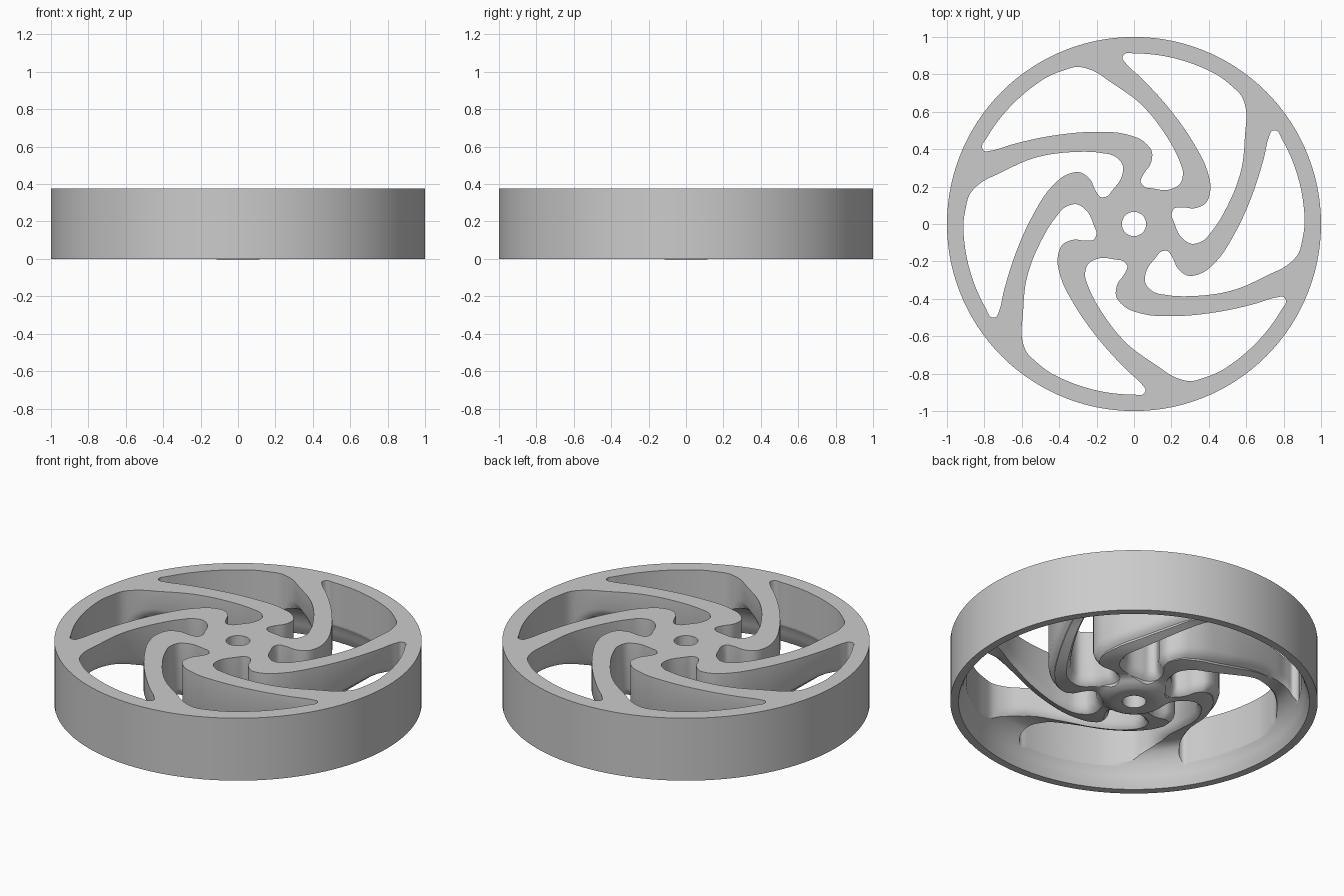
import bpy, bmesh, math
from mathutils import Vector, Matrix
from mathutils.geometry import interpolate_bezier

if "Cube" in bpy.data.objects:
    bpy.data.objects.remove(bpy.data.objects["Cube"], do_unlink=True)

HEIGHT = 0.375
SPOKES = 6
SEGMENTS = 120
RIM_INNER = 0.912


def smooth_path(points, closed, steps):
    """Curve through the points, with tangents weighted by spacing."""
    pts = [Vector((p[0], p[1], 0)) for p in points]
    n = len(pts)

    def tangent(i):
        if not closed and i in (0, n - 1):
            return Vector((0, 0, 0))
        a, b = pts[i] - pts[i - 1], pts[(i + 1) % n] - pts[i]
        return (a / a.length * b.length + b / b.length * a.length) / (a.length + b.length)

    out = []
    for i in range(n if closed else n - 1):
        j = (i + 1) % n
        p, q = pts[i], pts[j]
        d = (q - p).length / 3
        out += interpolate_bezier(p, p + tangent(i) * d, q - tangent(j) * d, q, steps + 1)[:-1]
    return out if closed else out + [pts[-1]]


def make_object(name, bm):
    bmesh.ops.recalc_face_normals(bm, faces=bm.faces)
    mesh = bpy.data.meshes.new(name)
    bm.to_mesh(mesh)
    bm.free()
    obj = bpy.data.objects.new(name, mesh)
    bpy.context.collection.objects.link(obj)
    return obj


def bridge(bm, a, b):
    for i in range(len(a)):
        j = (i + 1) % len(a)
        bm.faces.new((a[i], a[j], b[j], b[i]))


# Underside, as height by radius: low hub, deep spoke roots, shallow spoke ends, cove to rim
underside = smooth_path([(0.065, 0), (0.13, 0), (0.165, 0.015), (0.2, 0.04), (0.3, 0.05),
                         (0.42, 0.07), (0.55, 0.13), (0.67, 0.19), (0.78, 0.215),
                         (0.85, 0.2), (0.89, 0.16), (0.92, 0.1), (0.938, 0.04),
                         (0.955, 0)], False, 4)


def under_height(r):
    for a, b in zip(underside, underside[1:]):
        if a.x <= r <= b.x:
            return a.y + (b.y - a.y) * (r - a.x) / (b.x - a.x)
    return 0.0


# Wheel body turned from a closed profile
profile = [(p.x, p.y) for p in underside] + [(1, 0), (1, HEIGHT), (0.065, HEIGHT)]
bm = bmesh.new()
rings = []
for s in range(SEGMENTS):
    t = math.tau * s / SEGMENTS
    rings.append([bm.verts.new((r * math.cos(t), r * math.sin(t), z)) for r, z in profile])
for s in range(SEGMENTS):
    bridge(bm, rings[s], rings[(s + 1) % SEGMENTS])
wheel = make_object("spoked_wheel", bm)

# Outline of one opening: rim arc, convex spoke side, hub notch, concave spoke side
rim_arc = [(RIM_INNER * math.cos(math.radians(a)), RIM_INNER * math.sin(math.radians(a)))
           for a in range(150, 116, -6)]
outline = smooth_path(rim_arc + [
    (-0.375, 0.822), (-0.305, 0.84), (-0.225, 0.822), (-0.12, 0.755), (0.032, 0.645),
    (0.17, 0.475), (0.24, 0.345), (0.262, 0.27), (0.245, 0.213), (0.19, 0.184),
    (0.1, 0.19), (0.055, 0.2), (0.036, 0.225), (0.05, 0.265), (0.088, 0.32),
    (0.096, 0.385), (0.048, 0.444), (-0.048, 0.481), (-0.225, 0.492), (-0.45, 0.47),
    (-0.66, 0.423), (-0.765, 0.392), (-0.8, 0.39), (-0.813, 0.413)], True, 5)

# Cutters widen at the underside so that the spokes get rounded lower edges
count = len(outline)
bm = bmesh.new()
for k in range(SPOKES):
    turn = Matrix.Rotation(math.tau * k / SPOKES, 3, "Z")
    layers = [[] for _ in range(6)]
    for i, p in enumerate(outline):
        along = outline[(i + 1) % count] - outline[i - 1]
        outward = Vector((-along.y, along.x, 0)).normalized()
        r = p.length
        fade = max(0, min(1, (0.88 - r) / 0.1))
        low = under_height(r)
        levels = [(0, 0.5), (0, low + 0.05), (0.008, low + 0.025), (0.02, low + 0.008),
                  (0.034, low - 0.004), (0.034, -0.1)]
        for layer, (grow, z) in zip(layers, levels):
            v = turn @ (p + outward * grow * fade)
            layer.append(bm.verts.new((v.x, v.y, z)))
    for a, b in zip(layers, layers[1:]):
        bridge(bm, a, b)
    bm.faces.new(layers[0])
    bm.faces.new(layers[-1])
bmesh.ops.triangulate(bm, faces=bm.faces)
cutter = make_object("opening_cutter", bm)
cutter.hide_render = True

# Cut the openings
cut = wheel.modifiers.new("openings", "BOOLEAN")
cut.operation = "DIFFERENCE"
cut.solver = "EXACT"
cut.object = cutter
bpy.context.view_layer.objects.active = wheel
bpy.ops.object.select_all(action="DESELECT")
wheel.select_set(True)
bpy.ops.object.modifier_apply(modifier=cut.name)
bpy.data.objects.remove(cutter, do_unlink=True)
bpy.ops.object.shade_smooth_by_angle(angle=math.radians(35))

# Plain grey finish
grey = bpy.data.materials.new("plain_grey")
grey.use_nodes = True
colour = (0.6, 0.6, 0.6, 1)
grey.diffuse_color = colour
grey.node_tree.nodes["Principled BSDF"].inputs["Base Color"].default_value = colour
wheel.data.materials.clear()
wheel.data.materials.append(grey)
